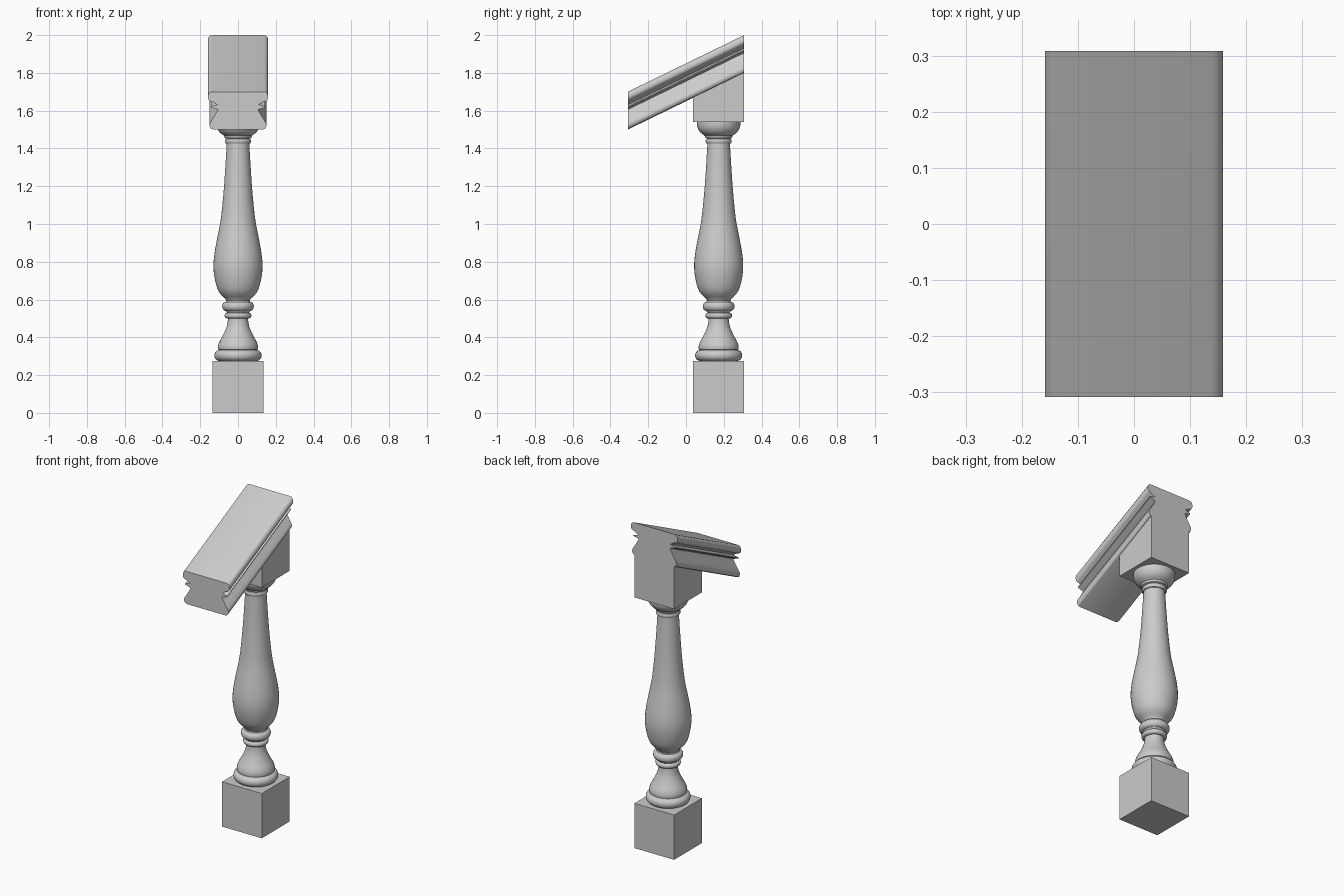
import bpy, bmesh
from math import sin, cos, pi, radians

if "Cube" in bpy.data.objects:
    bpy.data.objects.remove(bpy.data.objects["Cube"])

HALF_LEN = 0.308          # rail half length along y
POST_Y = 0.173            # baluster axis
W = 0.135                 # half width of the square blocks
SLOPE = 0.30 / (2 * HALF_LEN)


def rail_z(y, d):
    """Height at position y of a rail line lying d below the rail top."""
    return 2.0 - d - SLOPE * (HALF_LEN - y)


def finish(name, bm, smooth=True):
    bmesh.ops.recalc_face_normals(bm, faces=bm.faces)
    mesh = bpy.data.meshes.new(name)
    bm.to_mesh(mesh)
    bm.free()
    obj = bpy.data.objects.new(name, mesh)
    bpy.context.collection.objects.link(obj)
    if smooth:
        bpy.ops.object.select_all(action='DESELECT')
        obj.select_set(True)
        bpy.context.view_layer.objects.active = obj
        bpy.ops.object.shade_smooth_by_angle(angle=radians(32))
    return obj


def loft(name, rings, smooth=True):
    """Bridge equal-sized rings of points and cap both ends."""
    bm = bmesh.new()
    loops = [[bm.verts.new(p) for p in ring] for ring in rings]
    n = len(loops[0])
    for a, b in zip(loops, loops[1:]):
        for i in range(n):
            j = (i + 1) % n
            bm.faces.new((a[i], a[j], b[j], b[i]))
    bm.faces.new(loops[0])
    bm.faces.new(loops[-1])
    return finish(name, bm, smooth)


def bead(r, bulge, z0, z1, n=8):
    """Half-round moulding between two heights."""
    mid, h = (z0 + z1) / 2, (z1 - z0) / 2
    return [(r + bulge * cos(t), mid + h * sin(t))
            for t in (-pi / 2 + pi * i / n for i in range(n + 1))]


def curve(pts, n=3):
    """Smooth curve through the given profile points."""
    p = [pts[0]] + pts + [pts[-1]]
    out = []
    for a, b, c, d in zip(p, p[1:], p[2:], p[3:]):
        for t in (i / n for i in range(n)):
            out.append(tuple(0.5 * (2 * q + (r - o) * t
                       + (2 * o - 5 * q + 4 * r - s) * t * t
                       + (3 * q - o - 3 * r + s) * t ** 3)
                       for o, q, r, s in zip(a, b, c, d)))
    return out + [pts[-1]]


def block(name, bottom, top):
    """Square block; bottom and top give the height at each y."""
    corners = [(-W, POST_Y - W), (W, POST_Y - W), (W, POST_Y + W), (-W, POST_Y + W)]
    return loft(name, [[(x, y, f(y)) for x, y in corners] for f in (bottom, top)], False)


# Square plinth and the upper block cut to the rail slope
block("base_block", lambda y: 0.0, lambda y: 0.275)
block("top_block", lambda y: 1.54, lambda y: rail_z(y, 0.192))

# Turned baluster
profile = (
    bead(0.098, 0.027, 0.275, 0.333)
    + curve([(0.105, 0.336), (0.106, 0.352), (0.099, 0.375), (0.080, 0.41),
             (0.062, 0.45), (0.055, 0.48), (0.053, 0.50)])
    + bead(0.058, 0.013, 0.50, 0.53, 6)
    + [(0.062, 0.536)]
    + bead(0.065, 0.019, 0.54, 0.588)
    + [(0.062, 0.595)]
    + curve([(0.068, 0.605), (0.102, 0.642), (0.121, 0.70), (0.130, 0.77),
             (0.125, 0.84), (0.111, 0.92), (0.092, 1.02), (0.078, 1.15),
             (0.068, 1.285), (0.060, 1.42)])
    + bead(0.060, 0.009, 1.425, 1.452, 6)
    + [(0.070, 1.456), (0.074, 1.468)]
    + curve([(0.080, 1.472), (0.097, 1.485), (0.110, 1.505), (0.115, 1.525)])
    + [(0.115, 1.54)]
)
SEG = 40
loft("turned_baluster",
     [[(r * cos(2 * pi * i / SEG), POST_Y + r * sin(2 * pi * i / SEG), z)
       for i in range(SEG)] for r, z in profile])

# Sloping handrail: mirrored moulded section, ends cut vertically
half = [(0.138, 0), (0.147, 0.002), (0.154, 0.008), (0.159, 0.02), (0.159, 0.034),
        (0.155, 0.043), (0.146, 0.050), (0.132, 0.054), (0.108, 0.069),
        (0.143, 0.078), (0.143, 0.083), (0.106, 0.094), (0.114, 0.11),
        (0.132, 0.14), (0.147, 0.163), (0.151, 0.175), (0.149, 0.187),
        (0.142, 0.196), (0.130, 0.20)]
section = half + [(-x, d) for x, d in reversed(half)]
loft("handrail", [[(x, y, rail_z(y, d)) for x, d in section]
                  for y in (-HALF_LEN, HALF_LEN)])
